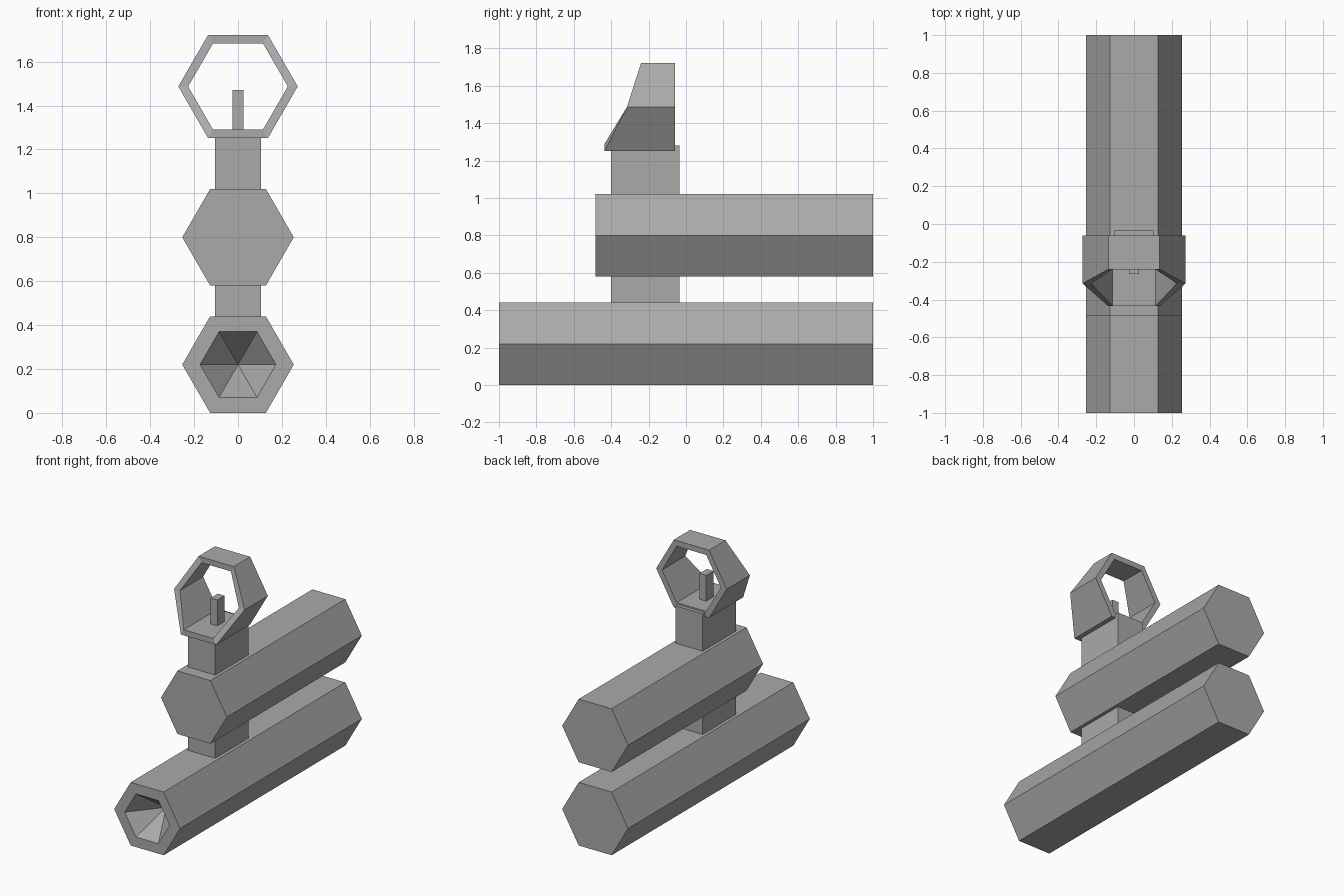
import bpy, bmesh, math

cube = bpy.data.objects.get("Cube")
if cube:
    bpy.data.objects.remove(cube, do_unlink=True)

GREY = (0.4, 0.4, 0.4, 1)
metal = bpy.data.materials.new("grey_metal")
metal.use_nodes = True
metal.diffuse_color = GREY
metal.node_tree.nodes["Principled BSDF"].inputs["Base Color"].default_value = GREY


def finish(name, bm):
    bmesh.ops.recalc_face_normals(bm, faces=bm.faces)
    mesh = bpy.data.meshes.new(name)
    bm.to_mesh(mesh)
    bm.free()
    mesh.materials.append(metal)
    obj = bpy.data.objects.new(name, mesh)
    bpy.context.collection.objects.link(obj)
    return obj


def hex_ring(bm, radius, z, y_of):
    """Six vertices around the y axis; y_of gives depth from the sine of the corner."""
    ring = []
    for i in range(6):
        a = math.radians(60 * i)
        s = math.sin(a)
        ring.append(bm.verts.new((radius * math.cos(a), y_of(s), z + radius * s)))
    return ring


def bridge(bm, a, b):
    for i in range(6):
        j = (i + 1) % 6
        bm.faces.new((a[i], a[j], b[j], b[i]))


def hex_tube(name, z, front, back, bore=0, depth=0):
    bm = bmesh.new()
    radius = 0.254
    f = hex_ring(bm, radius, z, lambda s: front)
    b = hex_ring(bm, radius, z, lambda s: back)
    bridge(bm, f, b)
    bm.faces.new(b)
    if bore:
        # conical muzzle recess
        rim = hex_ring(bm, bore, z, lambda s: front)
        bridge(bm, f, rim)
        tip = bm.verts.new((0, front + depth, z))
        for i in range(6):
            bm.faces.new((rim[i], rim[(i + 1) % 6], tip))
    else:
        bm.faces.new(f)
    return finish(name, bm)


def block(name, half_x, y0, y1, z0, z1):
    bm = bmesh.new()
    bmesh.ops.create_cube(bm, size=1)
    for v in bm.verts:
        v.co.x *= 2 * half_x
        v.co.y = y0 if v.co.y < 0 else y1
        v.co.z = z0 if v.co.z < 0 else z1
    return finish(name, bm)


def hood_front(s):
    # front edge rakes back toward the top
    return -0.24 if s > 0.1 else -0.435 if s < -0.1 else -0.315


def sight_hood():
    bm = bmesh.new()
    z = 1.487
    of, inf = (hex_ring(bm, r, z, hood_front) for r in (0.272, 0.227))
    ob, inb = (hex_ring(bm, r, z, lambda s: -0.06) for r in (0.272, 0.227))
    for a, b in ((of, ob), (ob, inb), (inb, inf), (inf, of)):
        bridge(bm, a, b)
    return finish("sight_hood", bm)


# Tubes
hex_tube("lower_barrel", 0.22, -1, 1, bore=0.173, depth=0.21)
hex_tube("upper_tube", 0.8, -0.485, 1)

# Mounting blocks
block("lower_mount", 0.104, -0.4, -0.035, 0.42, 0.6)
block("upper_mount", 0.104, -0.4, -0.035, 1.0, 1.28)

# Sight
sight_hood()
block("sight_post", 0.026, -0.265, -0.185, 1.27, 1.47)
